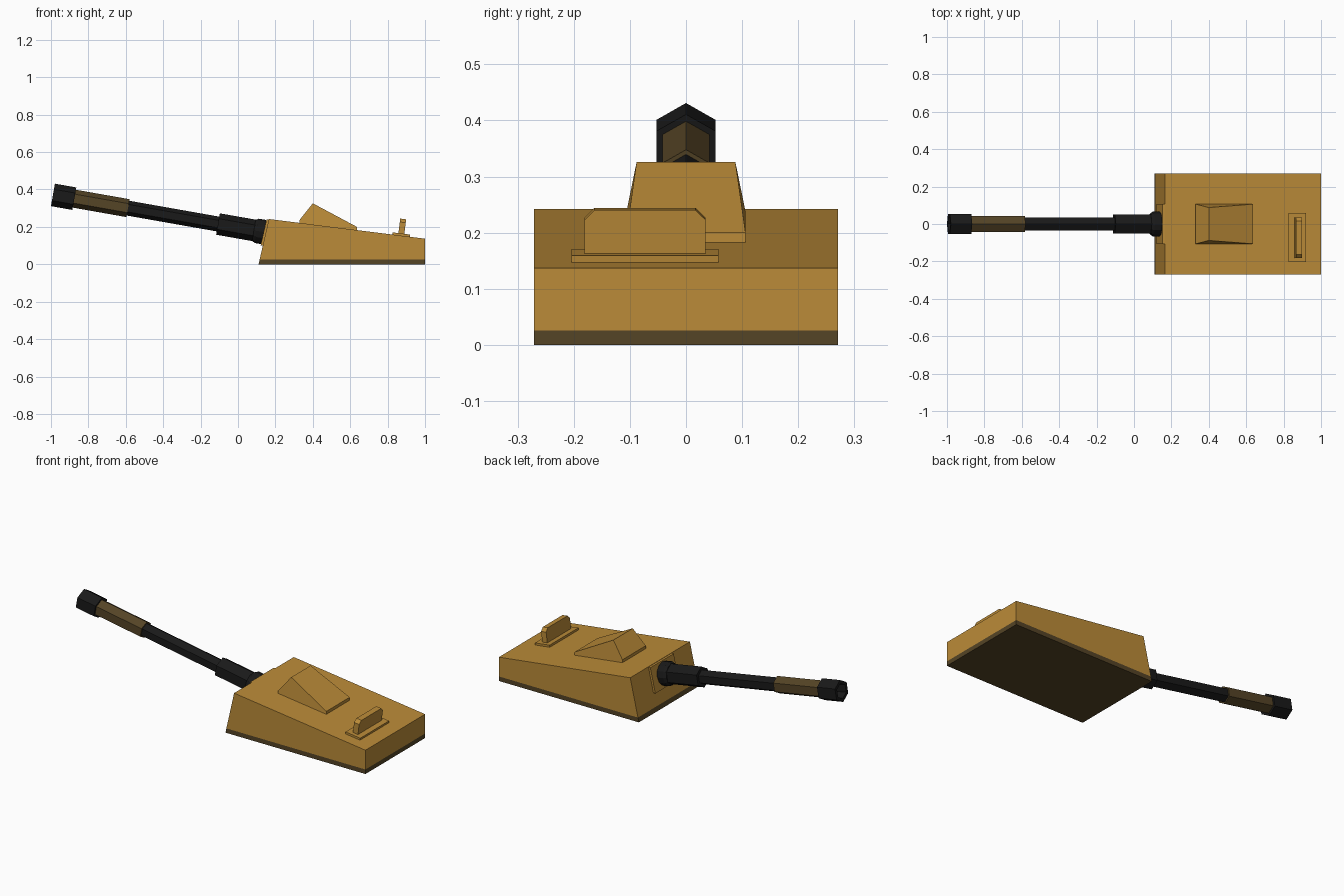
import bpy, bmesh
from math import sin, cos, pi, radians
from mathutils import Vector, Matrix

if "Cube" in bpy.data.objects:
    bpy.data.objects.remove(bpy.data.objects["Cube"])


def material(name, rgb):
    m = bpy.data.materials.new(name)
    m.diffuse_color = (*rgb, 1)
    m.use_nodes = True
    m.node_tree.nodes["Principled BSDF"].inputs["Base Color"].default_value = m.diffuse_color
    return m


TAN = material("tan_paint", (0.50, 0.26, 0.04))
BROWN = material("dark_brown", (0.09, 0.058, 0.019))
BLACK = material("black_metal", (0.010, 0.010, 0.010))


def loft(name, rings, mat):
    """Skin a list of equal-length vertex rings and cap both ends."""
    bm = bmesh.new()
    rows = [[bm.verts.new(p) for p in ring] for ring in rings]
    n = len(rows[0])
    for a, b in zip(rows, rows[1:]):
        for i in range(n):
            j = (i + 1) % n
            bm.faces.new((a[i], a[j], b[j], b[i]))
    bm.faces.new(rows[0][::-1])
    bm.faces.new(rows[-1])
    bmesh.ops.recalc_face_normals(bm, faces=bm.faces)
    me = bpy.data.meshes.new(name)
    bm.to_mesh(me)
    bm.free()
    me.materials.append(mat)
    ob = bpy.data.objects.new(name, me)
    bpy.context.collection.objects.link(ob)
    return ob


def prism(name, profile, half_width, mat):
    """Extrude an x-z profile across y."""
    return loft(name, [[(x, y, z) for x, z in profile]
                       for y in (-half_width, half_width)], mat)


# Sloped body over a dark base band
def front_x(z):
    return 0.11 + 0.055 * z / 0.242


prism("turret_body", [(front_x(0.026), 0.026), (1, 0.026), (1, 0.137), (front_x(0.242), 0.242)], 0.271, TAN)
prism("base_band", [(front_x(0), 0), (1, 0), (1, 0.026), (front_x(0.026), 0.026)], 0.271, BROWN)

# Raised plate behind the gun mount
prism("mount_plate", [(front_x(0.1) - 0.012, 0.1), (front_x(0.1) + 0.02, 0.1),
                      (front_x(0.24) + 0.005, 0.24), (front_x(0.24) - 0.012, 0.24)], 0.106, TAN)

# Roof wedge with a narrowed ridge: x, z, half width
wedge = [(0.33, 0.20, 0.106), (0.33, 0.238, 0.106), (0.40, 0.326, 0.088),
         (0.636, 0.20, 0.106), (0.636, 0.17, 0.106)]
loft("roof_wedge", [[(x, s * w, z) for x, z, w in wedge] for s in (-1, 1)], TAN)

# Rear foot plate and upright panel, tilted with the roof
tilt = Matrix.Translation((0.872, -0.073, 0.153)) @ Matrix.Rotation(radians(7.2), 4, 'Y')
foot = [(-0.131, -0.005), (0.131, -0.005), (0.131, 0.012), (-0.131, 0.012)]
panel = [(-0.108, 0), (0.108, 0), (0.108, 0.072), (0.090, 0.090), (-0.090, 0.090), (-0.108, 0.072)]
for name, outline, half in (("panel_foot", foot, 0.047), ("upright_panel", panel, 0.016)):
    loft(name, [[tilt @ Vector((x, y, z)) for y, z in outline] for x in (-half, half)], TAN)

# Gun tube: sections along an axis raised by 10 degrees
A = radians(10)
TIP = Vector((-0.9894, 0, 0.371))
AXIS, UP, SIDE = Vector((cos(A), 0, -sin(A))), Vector((sin(A), 0, cos(A))), Vector((0, 1, 0))


def tube(name, sections, mat, sides=6):
    rings = []
    for x, r in sections:
        c = TIP + AXIS * ((x - TIP.x) / cos(A))
        rings.append([c + UP * r * cos(2 * pi * i / sides) + SIDE * r * sin(2 * pi * i / sides)
                      for i in range(sides)])
    return loft(name, rings, mat)


tube("muzzle", [(-0.89, 0.042), (TIP.x, 0.042), (TIP.x, 0.061), (-0.875, 0.061)], BLACK)
tube("barrel_jacket", [(-0.885, 0.0485), (-0.588, 0.0485)], BROWN)
tube("barrel", [(-0.60, 0.040), (-0.10, 0.040)], BLACK)
tube("barrel_sleeve", [(-0.107, 0.058), (0.10, 0.058)], BLACK)
tube("gun_mount", [(0.085, 0.056), (0.10, 0.066), (0.135, 0.066), (0.155, 0.058)], BLACK, 12)
